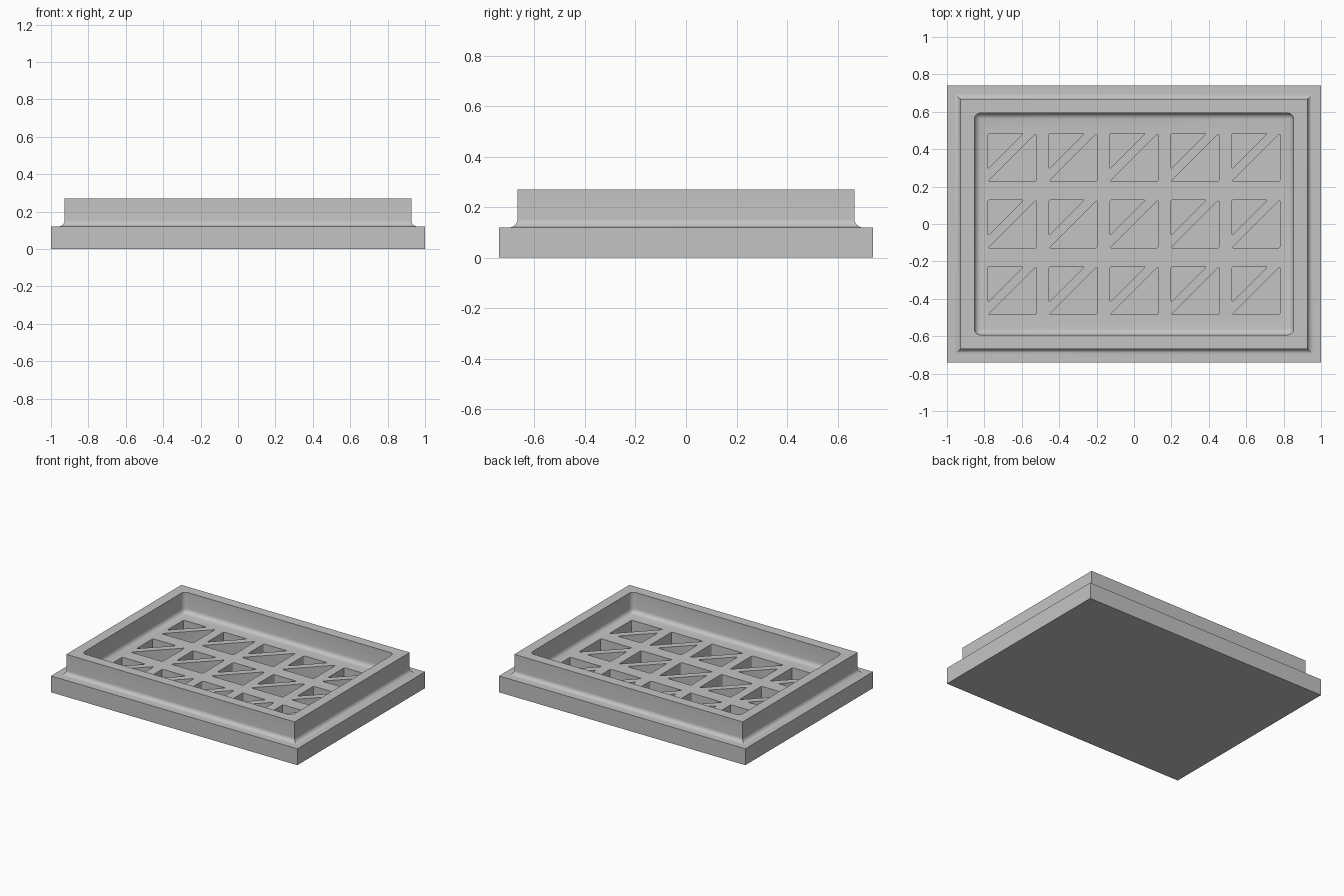
import bpy, bmesh, math
from mathutils import Vector

cube = bpy.data.objects.get("Cube")
if cube:
    bpy.data.objects.remove(cube, do_unlink=True)

BASE_TOP, RIM_TOP, POCKET_FLOOR = 0.12, 0.27, 0.02
FILLET, RIM_INSET = 0.033, 0.073

grey = bpy.data.materials.new("plain grey")
grey.use_nodes = True
grey.diffuse_color = (0.55, 0.55, 0.55, 1)
grey.node_tree.nodes["Principled BSDF"].inputs["Base Color"].default_value = (0.55, 0.55, 0.55, 1)


def make_object(name, bm):
    bmesh.ops.recalc_face_normals(bm, faces=bm.faces)
    mesh = bpy.data.meshes.new(name)
    bm.to_mesh(mesh)
    bm.free()
    mesh.materials.append(grey)
    obj = bpy.data.objects.new(name, mesh)
    bpy.context.collection.objects.link(obj)
    return obj


def add_prism(bm, outline, z0, z1):
    """Closed upright prism; returns its vertical edges."""
    low = [bm.verts.new((x, y, z0)) for x, y in outline]
    high = [bm.verts.new((x, y, z1)) for x, y in outline]
    bm.faces.new(low[::-1])
    bm.faces.new(high)
    n = len(outline)
    for i in range(n):
        j = (i + 1) % n
        bm.faces.new((low[i], low[j], high[j], high[i]))
    return [bm.edges.get((a, b)) for a, b in zip(low, high)]


def rectangle(hx, hy):
    return [(-hx, -hy), (hx, -hy), (hx, hy), (-hx, hy)]


def carve(target, cutter):
    """Subtract the cutter, then discard it."""
    cutter.hide_render = True
    mod = target.modifiers.new("carve", 'BOOLEAN')
    mod.operation, mod.solver, mod.object = 'DIFFERENCE', 'EXACT', cutter
    bpy.context.view_layer.objects.active = target
    bpy.ops.object.modifier_apply(modifier=mod.name)
    bpy.data.objects.remove(cutter, do_unlink=True)


# Tray body: plinth, coved step and rim as stacked rectangles
profile = [(0, 0), (0, BASE_TOP)]
for i in range(9):
    a = math.radians(90 * i / 8)
    profile.append((RIM_INSET - FILLET * (1 - math.sin(a)),
                    BASE_TOP + FILLET * (1 - math.cos(a))))
profile.append((RIM_INSET, RIM_TOP))

bm = bmesh.new()
rings = [[bm.verts.new((x, y, z)) for x, y in rectangle(1 - d, 0.74 - d)]
         for d, z in profile]
for a, b in zip(rings, rings[1:]):
    for i in range(4):
        j = (i + 1) % 4
        bm.faces.new((a[i], a[j], b[j], b[i]))
bm.faces.new(rings[0][::-1])
bm.faces.new(rings[-1])
tray = make_object("tray", bm)

# Main recess with rounded corners and a rounded floor edge
bm = bmesh.new()
edges = add_prism(bm, rectangle(0.853, 0.593), BASE_TOP, 0.4)
edges += [e for e in bm.edges if all(v.co.z < 0.2 for v in e.verts)]
bmesh.ops.bevel(bm, geom=edges, offset=0.032, segments=6, profile=0.5, affect='EDGES')
carve(tray, make_object("recess_cutter", bm))

# Grid of paired triangular pockets separated by diagonal ribs
H, T = 0.129, 0.062
triangles = [[(-H, -H), (H, -H), (H, H)],
             [(-H, H), (-H, -T), (T, H)]]
bm = bmesh.new()
corner_edges = []
for col in range(-2, 3):
    for row in range(-1, 2):
        for tri in triangles:
            outline = [(x + col * 0.326, y + row * 0.356) for x, y in tri]
            corner_edges += add_prism(bm, outline, POCKET_FLOOR, 0.2)
bmesh.ops.bevel(bm, geom=corner_edges, offset=0.011, segments=3, profile=0.5, affect='EDGES')
carve(tray, make_object("pocket_cutter", bm))

# Smooth coves, crisp edges
bpy.ops.object.select_all(action='DESELECT')
tray.select_set(True)
bpy.context.view_layer.objects.active = tray
bpy.ops.object.shade_smooth_by_angle(angle=math.radians(30))
